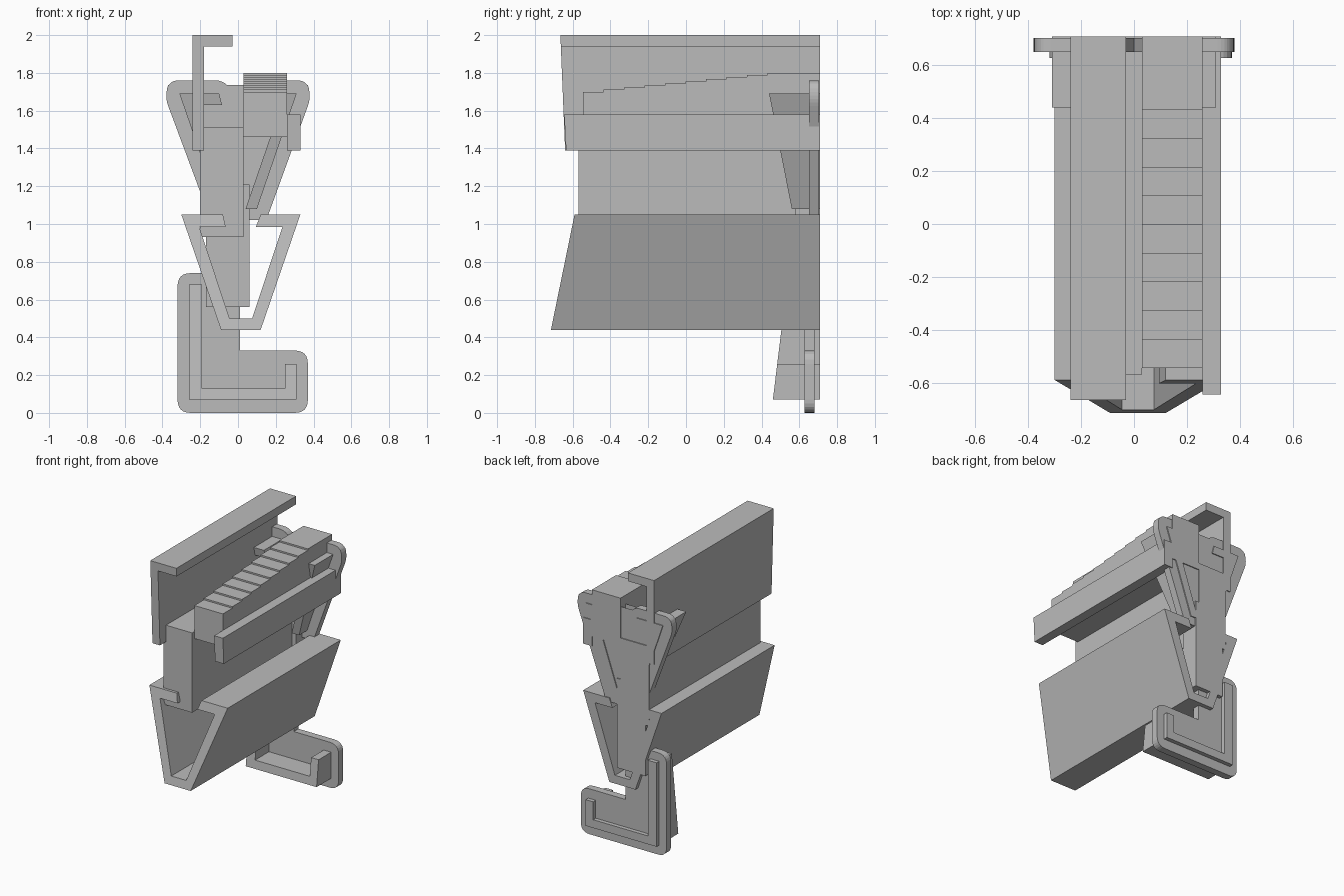
import bpy, bmesh
from mathutils import Vector

cube = bpy.data.objects.get("Cube")
if cube:
    bpy.data.objects.remove(cube, do_unlink=True)

grey = bpy.data.materials.new("plain grey")
grey.use_nodes = True
colour = (0.5, 0.5, 0.5, 1)
grey.diffuse_color = colour
grey.node_tree.nodes["Principled BSDF"].inputs["Base Color"].default_value = colour

BACK = 0.71


def rounded(points, radius, steps=6):
    """Round the corners of a closed (x, z) outline; radius is one value per corner."""
    out = []
    for i, p in enumerate(points):
        p, r = Vector(p), radius[i]
        if not r:
            out.append(p)
            continue
        a = p + (Vector(points[i - 1]) - p).normalized() * r
        b = p + (Vector(points[(i + 1) % len(points)]) - p).normalized() * r
        for k in range(steps + 1):
            t = k / steps
            out.append(a * (1 - t) ** 2 + p * (2 * t * (1 - t)) + b * t * t)
    return out


def extrude(name, outline, front, back=BACK, axis="y"):
    """Extrude an (x, z) outline along y, or a (y, z) outline along x.
    front is a number, or a pair of (z, y) points for a raked end."""
    def end(z):
        if isinstance(front, (int, float)):
            return front
        (z0, y0), (z1, y1) = front
        return y0 + (y1 - y0) * (z - z0) / (z1 - z0)

    def place(u, d, z):
        return (u, d, z) if axis == "y" else (d, u, z)

    bm = bmesh.new()
    near = [bm.verts.new(place(u, end(z), z)) for u, z in outline]
    far = [bm.verts.new(place(u, back, z)) for u, z in outline]
    bm.faces.new(near)
    bm.faces.new(far[::-1])
    for i in range(len(near)):
        bm.faces.new((near[i - 1], far[i - 1], far[i], near[i]))
    bmesh.ops.recalc_face_normals(bm, faces=bm.faces)
    mesh = bpy.data.meshes.new(name)
    bm.to_mesh(mesh)
    bm.free()
    mesh.materials.append(grey)
    obj = bpy.data.objects.new(name, mesh)
    bpy.context.collection.objects.link(obj)
    return obj


def rect(x0, x1, z0, z1):
    return [(x0, z0), (x1, z0), (x1, z1), (x0, z1)]


# Tall left rail with a top flange
extrude("left_rail", [(-0.24, 1.39), (-0.18, 1.39), (-0.18, 1.94), (-0.03, 1.94),
                      (-0.03, 2.0), (-0.24, 2.0)], ((1.39, -0.64), (2.0, -0.665)))

# Low right rail
extrude("right_rail", rect(0.26, 0.33, 1.39, 1.58), ((1.39, -0.635), (1.58, -0.645)))

# Central body and the stem behind it
extrude("body", rect(-0.20, 0.03, 0.93, 1.51), -0.57)
extrude("stem", rect(-0.17, 0.06, 0.56, 1.21), 0.58)

# Stepped ramp rising towards the back
count, start, run = 10, -0.545, 0.1085
steps = [(BACK, 1.46), (start, 1.46)]
for i in range(count):
    z = 1.70 + 0.1 * i / (count - 1)
    steps.append((start + i * run, z))
    steps.append((start + (i + 1) * run if i < count - 1 else BACK, z))
extrude("stepped_ramp", steps, 0.03, 0.26, axis="x")

# Trough with inward lips and a raked front
extrude("trough", [(-0.30, 1.05), (-0.09, 0.44), (0.12, 0.44), (0.33, 1.05),
                   (0.12, 1.05), (0.095, 0.985), (0.235, 0.985), (0.075, 0.50),
                   (-0.045, 0.50), (-0.205, 0.985), (-0.065, 0.985), (-0.08, 1.05)],
        ((0.44, -0.715), (1.05, -0.59)))

# Rear plate with two wings and a notch between them
extrude("wing_plate", rounded(
    [(-0.20, 1.02), (-0.20, 1.17), (-0.39, 1.68), (-0.36, 1.76), (-0.06, 1.76), (0, 1.57),
     (0.06, 1.76), (0.36, 1.76), (0.39, 1.68), (0.15, 1.02)],
    [0, 0, 0.06, 0.045, 0.06, 0, 0.06, 0.045, 0.06, 0]), 0.65, 0.703)

# Slanted clips with a hooked top, one on each wing
for side, name in ((-1, "right_clip"), (1, "left_clip")):
    clip = [(0.04, 1.08), (0.10, 1.08), (0.31, 1.69), (0.10, 1.69),
            (0.085, 1.63), (0.23, 1.63)]
    extrude(name, [(side * x, z) for x, z in clip], ((1.08, 0.56), (1.69, 0.44)))

# Foot plate with rounded corners
extrude("foot_plate", rounded(
    [(-0.32, 0), (0.37, 0), (0.37, 0.33), (0.01, 0.33), (0.01, 0.74), (-0.32, 0.74)],
    [0.07, 0.07, 0.07, 0, 0, 0.07]), 0.627, 0.68)

# Hooked foot rail passing through the plate
extrude("foot_hook", [(-0.26, 0.07), (0.31, 0.07), (0.31, 0.26), (0.25, 0.26),
                      (0.25, 0.13), (-0.19, 0.13), (-0.19, 0.68), (-0.26, 0.68)],
        ((0.07, 0.46), (0.44, 0.505)))
